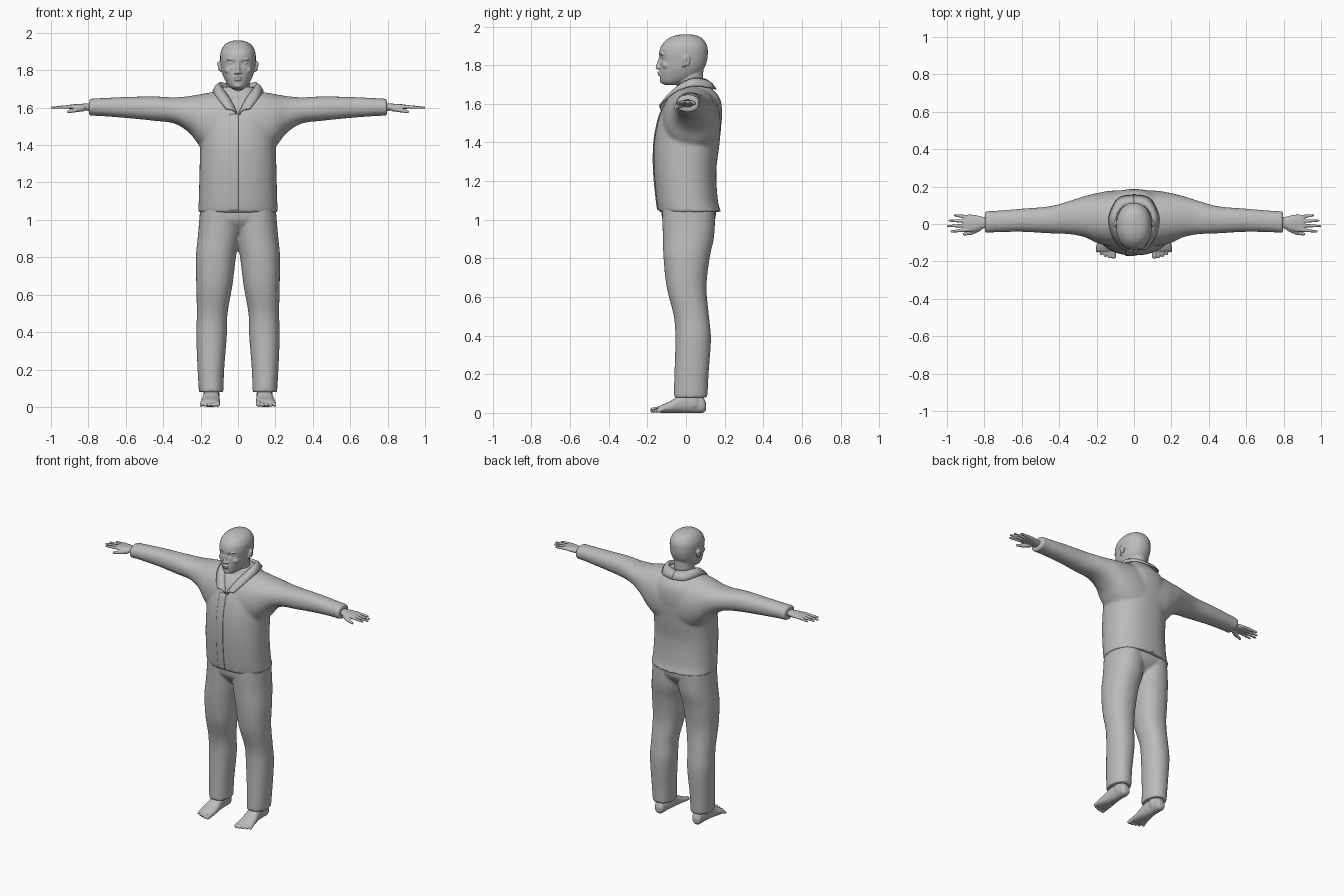
import bpy, bmesh, math
from mathutils import Matrix, Vector

cube = bpy.data.objects.get("Cube")
if cube:
    bpy.data.objects.remove(cube, do_unlink=True)

grey = bpy.data.materials.new("plain_grey")
grey.use_nodes = True
grey.diffuse_color = (0.5, 0.5, 0.5, 1)
grey.node_tree.nodes["Principled BSDF"].inputs["Base Color"].default_value = grey.diffuse_color


def blend(rows, steps):
    """Smooth curve through rows of numbers."""
    rows = [Vector(r) for r in rows]
    out = []
    for i in range(len(rows) - 1):
        a, b = rows[max(i - 1, 0)], rows[i]
        c, d = rows[i + 1], rows[min(i + 2, len(rows) - 1)]
        for k in range(steps):
            t = k / steps
            out.append(b + (c - a) * (t / 2) + (a * 2 - b * 5 + c * 4 - d) * (t * t / 2)
                       + (b * 3 - a - c * 3 + d) * (t ** 3 / 2))
    return out + [rows[-1]]


def loft(bm, axis, rows, power=2.0, sides=48, steps=6):
    """Closed body; each row is position, low and high of both cross directions."""
    rings = []
    for pos, u0, u1, v0, v1 in blend(rows, steps):
        ring = []
        for k in range(sides):
            angle = math.tau * k / sides
            c, s = math.cos(angle), math.sin(angle)
            u = (u0 + u1) / 2 + (u1 - u0) / 2 * math.copysign(abs(c) ** (2 / power), c)
            v = (v0 + v1) / 2 + (v1 - v0) / 2 * math.copysign(abs(s) ** (2 / power), s)
            place = {"x": (pos, u, v), "y": (u, pos, v), "z": (u, v, pos)}[axis]
            ring.append(bm.verts.new(place))
        rings.append(ring)
    for low, high in zip(rings, rings[1:]):
        for k in range(sides):
            n = (k + 1) % sides
            bm.faces.new((low[k], low[n], high[n], high[k]))
    bm.faces.new(rings[0][::-1])
    bm.faces.new(rings[-1])


def ball(bm, centre, size):
    bmesh.ops.create_icosphere(bm, subdivisions=3, radius=1,
                               matrix=Matrix.LocRotScale(Vector(centre), None, Vector(size)))


def limb(bm, start, end, r0, r1, count=16):
    """Tapered rounded rod."""
    for k in range(count + 1):
        t = k / count
        r = r0 + (r1 - r0) * t
        ball(bm, Vector(start).lerp(Vector(end), t), (r, r, r))


def finish(bm, name, voxel=None, smooth=4, mirror=False):
    bmesh.ops.recalc_face_normals(bm, faces=bm.faces)
    mesh = bpy.data.meshes.new(name)
    bm.to_mesh(mesh)
    bm.free()
    mesh.materials.append(grey)
    mesh.shade_smooth()
    obj = bpy.data.objects.new(name, mesh)
    bpy.context.collection.objects.link(obj)
    if mirror:
        mod = obj.modifiers.new("mirror", "MIRROR")
        mod.use_mirror_merge = False
    if voxel:
        mod = obj.modifiers.new("fuse", "REMESH")
        mod.mode = "VOXEL"
        mod.voxel_size = voxel
        mod.use_smooth_shade = True
        mod = obj.modifiers.new("soften", "SMOOTH")
        mod.iterations = smooth
    return obj


# Jacket: body and one loft running from cuff to cuff
bm = bmesh.new()
body = [(1.04, .214, -.142, .182), (1.1, .21, -.152, .165), (1.25, .206, -.166, .157),
        (1.38, .203, -.166, .172), (1.48, .2, -.152, .182), (1.56, .18, -.128, .187),
        (1.63, .15, -.085, .175), (1.68, .108, -.05, .135), (1.71, .088, -.04, .11)]
loft(bm, "z", [(z, -w, w, f, b) for z, w, f, b in body], power=2.3)
arm = [(0, -.13, .18, 1.3, 1.69), (.12, -.12, .178, 1.33, 1.685), (.2, -.1, .165, 1.39, 1.672),
       (.26, -.072, .15, 1.465, 1.662), (.34, -.055, .125, 1.515, 1.655),
       (.45, -.05, .095, 1.53, 1.66), (.6, -.042, .082, 1.545, 1.657),
       (.75, -.045, .07, 1.556, 1.65), (.797, -.05, .07, 1.556, 1.647)]
loft(bm, "x", [(-r[0], *r[1:]) for r in arm[:0:-1]] + arm, power=2.2)
jacket = finish(bm, "jacket", voxel=.009, smooth=6)

# Front closing flap, laid onto the jacket
bm = bmesh.new()
bmesh.ops.create_grid(bm, x_segments=6, y_segments=60, size=1,
                      matrix=Matrix.LocRotScale(Vector((-.022, -.3, 1.307)), None, Vector((.024, .257, 1)))
                      @ Matrix.Identity(4))
for v in bm.verts:
    v.co = (v.co.x, -.3, 1.307 + v.co.y + .3)
flap = finish(bm, "front_flap")
mod = flap.modifiers.new("lay", "SHRINKWRAP")
mod.target = jacket
mod.wrap_method = "PROJECT"
mod.use_project_y = True
mod.use_positive_direction = True
mod.offset = .003
mod = flap.modifiers.new("thickness", "SOLIDIFY")
mod.thickness = .004
mod.offset = 0

# Turned down collar with two front points
bm = bmesh.new()
fold = [(0, .112, 1.722), (.062, .095, 1.728), (.1, .035, 1.732), (.085, -.03, 1.702),
        (.045, -.085, 1.648), (.008, -.135, 1.575)]
edge = [(0, .155, 1.675), (.085, .135, 1.682), (.132, .04, 1.692), (.122, -.045, 1.668),
        (.09, -.105, 1.625), (.062, -.138, 1.592)]
top, low = blend(fold, 5), blend(edge, 5)
strips = []
for a, b in zip(top, low):
    stand = a * .94 + Vector((0, .004, .0955 - .02))
    bulge = (a + b) / 2 + Vector((0, 0, .007))
    strips.append([bm.verts.new(p) for p in (stand, a, bulge, b)])
for a, b in zip(strips, strips[1:]):
    for k in range(3):
        bm.faces.new((a[k], a[k + 1], b[k + 1], b[k]))
collar = finish(bm, "collar", mirror=True)
mod = collar.modifiers.new("thickness", "SOLIDIFY")
mod.thickness = .007
mod.offset = 0

# Trousers: one leg mirrored, fused with the hips
bm = bmesh.new()
loft(bm, "z", [(.08, .078, .209, -.064, .111), (.2, .074, .216, -.06, .117),
               (.38, .06, .223, -.055, .129), (.5, .056, .22, -.063, .119),
               (.65, .03, .223, -.1, .106), (.8, .011, .225, -.116, .122),
               (.92, -.01, .214, -.12, .146), (1.08, -.02, .2, -.125, .152)], power=2.2)
loft(bm, "z", [(.935, -.08, .08, -.075, .1), (1, -.195, .195, -.122, .15),
               (1.08, -.2, .2, -.126, .155)], power=2.2)
finish(bm, "trousers", voxel=.008, smooth=5, mirror=True)

# Head: skull with eye hollows, then neck and features
bm = bmesh.new()
skull = [(1.697, .022, -.105, -.04), (1.71, .045, -.127, .0), (1.74, .066, -.135, .06),
         (1.78, .083, -.136, .092), (1.82, .091, -.136, .108), (1.86, .095, -.139, .113),
         (1.9, .092, -.128, .109), (1.935, .073, -.097, .088), (1.953, .045, -.06, .058),
         (1.96, .012, -.02, .02)]
loft(bm, "z", [(z, -w, w, f, b) for z, w, f, b in skull], power=2.15, sides=96, steps=8)
for v in bm.verts:
    if v.co.y < 0:
        hollow = ((abs(v.co.x) - .036) / .02) ** 2 + ((v.co.z - 1.838) / .013) ** 2
        v.co.y += .014 * math.exp(-hollow)
loft(bm, "z", [(1.56, -.085, .085, -.06, .11), (1.64, -.068, .068, -.05, .1),
               (1.7, -.062, .062, -.045, .09), (1.8, -.06, .06, -.04, .09)])
limb(bm, (0, -.131, 1.842), (0, -.146, 1.79), .008, .012)
ball(bm, (0, -.138, 1.762), (.024, .011, .006))
ball(bm, (0, -.136, 1.75), (.021, .011, .006))
ball(bm, (0, -.118, 1.718), (.024, .018, .014))
for side in (-1, 1):
    ball(bm, (side * .013, -.139, 1.787), (.009, .012, .008))
    ball(bm, (side * .035, -.112, 1.838), (.018, .014, .009))
    ball(bm, (side * .036, -.121, 1.858), (.024, .012, .006))
    ball(bm, (side * .05, -.1, 1.8), (.022, .022, .02))
    # Ears
    limb(bm, (side * .09, -.012, 1.8), (side * .099, -.002, 1.835), .01, .013)
    ball(bm, (side * .099, .006, 1.822), (.006, .018, .028))
finish(bm, "head_and_neck", voxel=.004, smooth=3)

# Hands: wrist and palm, four fingers, thumb
bm = bmesh.new()
loft(bm, "x", [(.74, -.022, .036, 1.58, 1.622), (.8, -.023, .037, 1.583, 1.622),
               (.85, -.038, .048, 1.588, 1.62), (.89, -.042, .05, 1.592, 1.617),
               (.912, -.036, .044, 1.596, 1.613)], power=2.3)
for y, spread, tip in ((-.031, -.04, .976), (-.008, -.011, .995), (.015, .018, .985), (.038, .046, .957)):
    limb(bm, (.89, y, 1.605), (tip, spread, 1.6), .011, .0065)
limb(bm, (.83, -.022, 1.597), (.868, -.046, 1.587), .017, .012)
limb(bm, (.868, -.046, 1.587), (.908, -.054, 1.578), .012, .008)
finish(bm, "hands", voxel=.0035, smooth=2, mirror=True)

# Feet: heel to ball, ankle, five toes
bm = bmesh.new()
loft(bm, "y", [(.104, .125, .16, .015, .05), (.085, .11, .175, 0, .085), (.03, .105, .18, 0, .115),
               (-.03, .1, .186, 0, .095), (-.08, .096, .196, 0, .062),
               (-.125, .096, .2, 0, .042), (-.145, .102, .195, .004, .03)], power=2.3)
limb(bm, (.142, .042, .05), (.142, .035, .16), .043, .04)
for k, tip in enumerate((-.172, -.174, -.167, -.157, -.144)):
    r = .014 if k == 0 else .0105 - k * .0005
    x = .111 + k * .02
    limb(bm, (x, -.115, .022), (x + .002 * k - .002, tip, r), r + .002, r)
finish(bm, "feet", voxel=.004, smooth=2, mirror=True)
